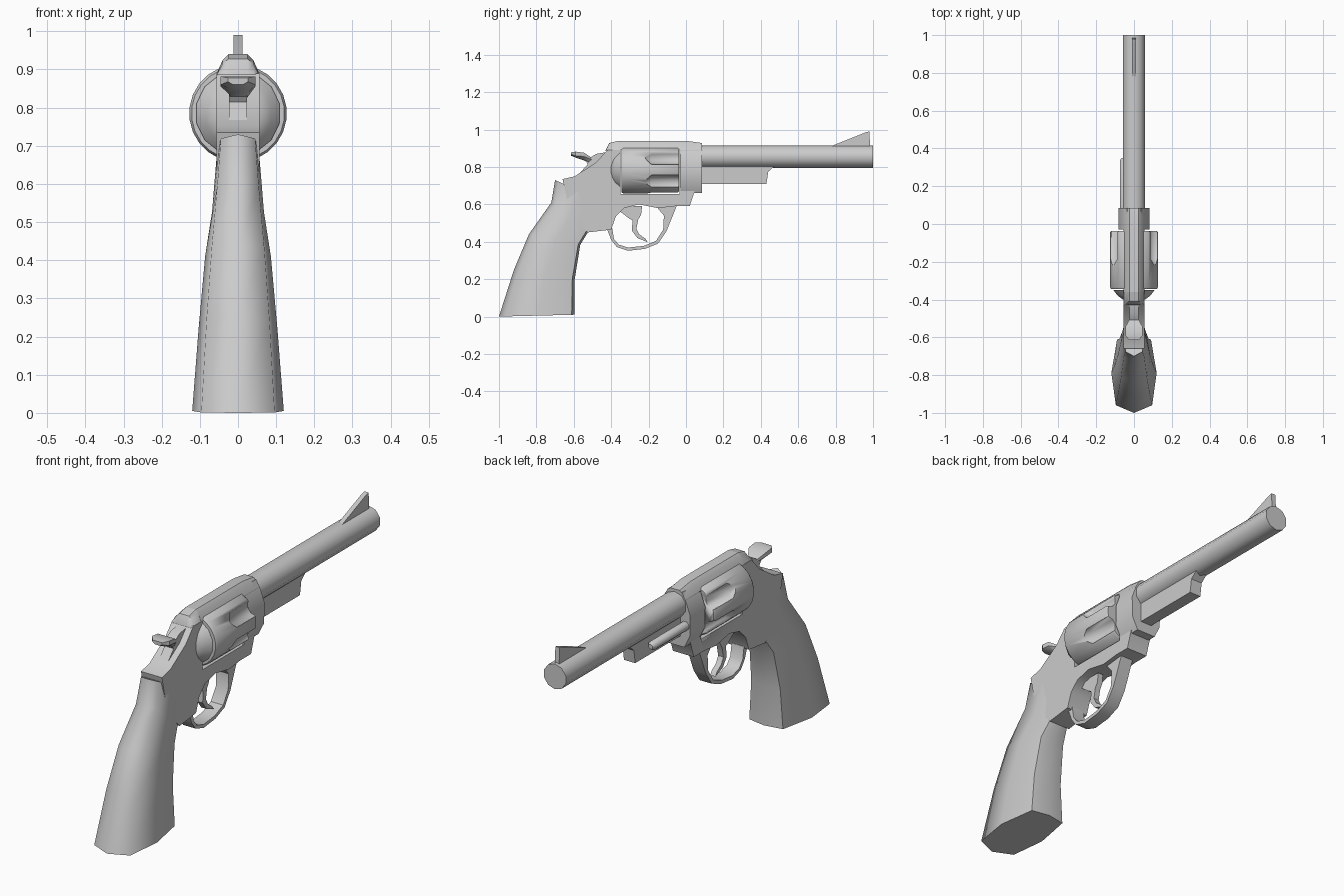
import bpy, bmesh, math
from mathutils import Vector

if "Cube" in bpy.data.objects:
    bpy.data.objects.remove(bpy.data.objects["Cube"])

steel = bpy.data.materials.new("plain_grey")
steel.use_nodes = True
GREY = (0.6, 0.6, 0.6, 1)
steel.diffuse_color = GREY
steel.node_tree.nodes["Principled BSDF"].inputs["Base Color"].default_value = GREY


def loft(name, rings, angle=35):
    """Skin a list of equal-length point rings and cap both ends."""
    bm = bmesh.new()
    rows = [[bm.verts.new(p) for p in ring] for ring in rings]
    n = len(rows[0])
    for a, b in zip(rows, rows[1:]):
        for i in range(n):
            j = (i + 1) % n
            bm.faces.new((a[i], a[j], b[j], b[i]))
    bm.faces.new(rows[0][::-1])
    bm.faces.new(rows[-1])
    bmesh.ops.recalc_face_normals(bm, faces=bm.faces)
    mesh = bpy.data.meshes.new(name)
    bm.to_mesh(mesh)
    bm.free()
    mesh.materials.append(steel)
    obj = bpy.data.objects.new(name, mesh)
    bpy.context.collection.objects.link(obj)
    bpy.ops.object.select_all(action='DESELECT')
    obj.select_set(True)
    bpy.context.view_layer.objects.active = obj
    bpy.ops.object.shade_smooth_by_angle(angle=math.radians(angle))
    return obj


def side_plate(name, outline, half):
    """Extrude a (y, z) outline across x."""
    return loft(name, [[(x, y, z) for y, z in outline] for x in (-half, half)])


def section_bar(name, half_section, stations):
    """Mirror an (x, z) half section and run it along y."""
    sec = half_section + [(-x, z) for x, z in reversed(half_section)]
    return loft(name, [[(x, y, z) for x, z in sec] for y in stations])


def turned(name, profile, x, z, sides, angle=50):
    """Turn a (y, radius) profile about an axis along y."""
    steps = [math.tau * (i + 0.5) / sides for i in range(sides)]
    return loft(name, [[(x + r * math.cos(t), y, z + r * math.sin(t)) for t in steps]
                       for y, r in profile], angle)


def cut(target, cutter):
    mod = target.modifiers.new("cut", 'BOOLEAN')
    mod.operation = 'DIFFERENCE'
    mod.solver = 'EXACT'
    mod.object = cutter
    cutter.hide_render = True
    cutter.hide_set(True)
    cutter.display_type = 'WIRE'


# Grip: eight-sided rings from butt to frame (back y, z, front y, z, half width)
rings = []
for by, bz, fy, fz, w in [(-1, 0, -.595, .01, .12), (-.92, .25, -.595, .2, .103),
                          (-.84, .44, -.565, .385, .086), (-.72, .61, -.525, .45, .068),
                          (-.70, .73, -.46, .62, .056)]:
    half = [(0, 0), (.8, .1), (1, .52), (.75, .96), (0, 1)]
    loop = half + [(-x, t) for x, t in half[3:0:-1]]
    rings.append([(x * w, by + t * (fy - by), bz + t * (fz - bz)) for x, t in loop])
loft("grip", rings, 60)

# Frame with an opening for the cylinder
frame = side_plate("frame", [
    (-.66, .735), (-.595, .75), (-.48, .825), (-.43, .88), (-.42, .89), (.085, .89),
    (.085, .71), (.05, .68), (.02, .59), (-.06, .59), (-.15, .58), (-.25, .60),
    (-.33, .58), (-.375, .535), (-.40, .465), (-.525, .45), (-.62, .55)], .056)
window = side_plate("window_cutter", [(-.35, .655), (-.35, 1), (-.035, 1), (-.035, .655)], .2)
cut(frame, window)
strap = section_bar("top_strap", [(.056, .89), (.04, .925), (.025, .94)], (-.36, .0, .085))
for v in strap.data.vertices:
    if v.co.y > .05:
        v.co.z -= .012 * (v.co.z > .92)
loft("strap_rear", [[(s * x, y, z) for s, x, z in
                     [(1, .056, .885), (1, .04, a), (1, .025, b),
                      (-1, .025, b), (-1, .04, a), (-1, .056, .885)]]
                    for y, a, b in [(-.36, .925, .94), (-.41, .915, .928), (-.43, .887, .89)]])
section_bar("barrel_collar", [(.05, .66), (.08, .72), (.082, .82), (.06, .88), (.038, .92)],
            (-.03, .085))

# Cylinder with six flutes, and the shield behind it
drum = turned("cylinder", [(-.345, .122), (-.335, .128), (-.045, .128), (-.037, .122)],
              0, .785, 24)
for k in range(6):
    a = math.radians(30 + 60 * k)
    flute = turned("flute_cutter", [(-.225, .004), (-.185, .041), (0, .041)],
                   .137 * math.cos(a), .785 + .137 * math.sin(a), 10)
    cut(drum, flute)
turned("recoil_shield", [(-.40, .06), (-.38, .088), (-.35, .112)], 0, .785, 14)

# Barrel, underlug, ejector rod and front sight
turned("barrel", [(.08, .061), (1, .061)], 0, .855, 10)
side_plate("underlug", [(.08, .71), (.43, .71), (.44, .775), (.475, .805), (.475, .83),
                        (.08, .83)], .03)
turned("ejector_rod", [(.08, .022), (.335, .022), (.35, .012)], -.055, .765, 8)
side_plate("front_sight", [(.76, .905), (.96, .985), (.98, .99), (.985, .9)], .0115)

# Trigger guard and trigger
side_plate("trigger_guard", [
    (-.425, .475), (-.40, .41), (-.37, .372), (-.31, .352), (-.22, .362), (-.15, .39),
    (-.105, .455), (-.05, .59), (-.16, .59), (-.118, .54), (-.122, .465), (-.16, .405),
    (-.225, .378), (-.31, .369), (-.36, .385), (-.385, .415), (-.395, .475)], .033)
side_plate("trigger", [
    (-.35, .59), (-.35, .56), (-.305, .525), (-.285, .515), (-.29, .46), (-.26, .42),
    (-.205, .398), (-.215, .415), (-.25, .44), (-.265, .47), (-.255, .52), (-.24, .545),
    (-.235, .59)], .014)

# Hammer body and its broad thumb spur
side_plate("hammer", [(-.57, .765), (-.525, .815), (-.55, .85), (-.55, .868), (-.515, .848),
                      (-.48, .87), (-.42, .88), (-.42, .75)], .024)
loft("hammer_spur", [[(-w, y, hi), (w, y, hi), (w, y, mid), (w * .5, y, lo), (-w * .5, y, lo),
                      (-w, y, mid)]
                     for y, w, hi, mid, lo in [(-.615, .026, .878, .868, .86),
                                               (-.59, .046, .882, .86, .85),
                                               (-.545, .046, .876, .856, .835),
                                               (-.505, .024, .85, .84, .81)]])
